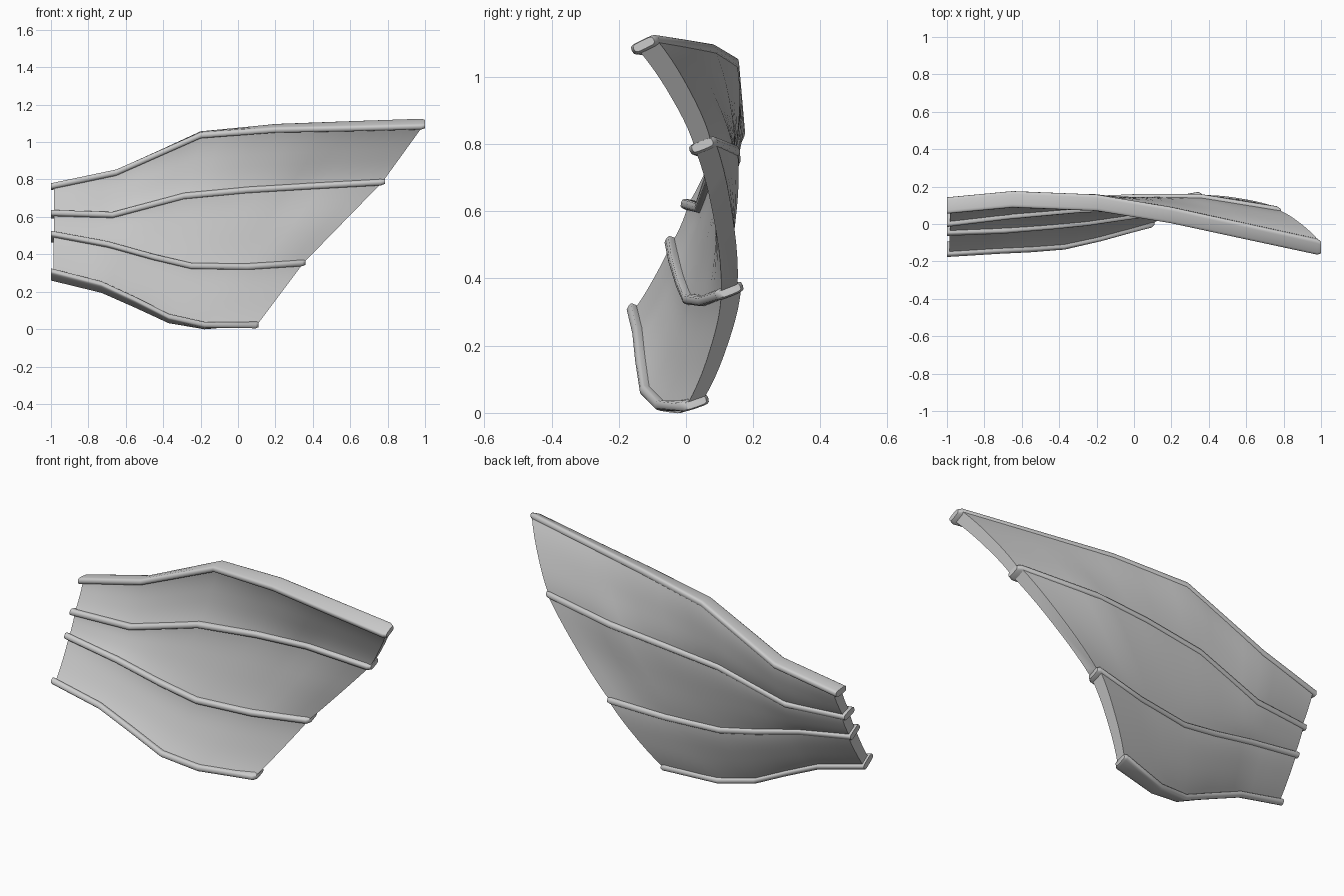
import bpy, bmesh, math
from mathutils import Vector

cube = bpy.data.objects.get("Cube")
if cube:
    bpy.data.objects.remove(cube, do_unlink=True)

grey = bpy.data.materials.new("plain grey")
grey.use_nodes = True
grey.diffuse_color = (0.6, 0.6, 0.6, 1)
grey.node_tree.nodes["Principled BSDF"].inputs["Base Color"].default_value = (0.6, 0.6, 0.6, 1)

WIDTH, THICK = 0.088, 0.034

# Front edge of each rib, base to tip: x, y, z, tilt in degrees
RIBS = [
    [(-1, .055, .765, -5), (-.65, .088, .838, -3), (-.2, .07, 1.035, 5),
     (.2, .005, 1.062, 15), (.6, -.08, 1.068, 22), (1, -.165, 1.077, 26)],
    [(-1, -.015, .625, -15), (-.67, .025, .613, -8), (-.29, .06, .71, 5),
     (.05, .075, .74, 12), (.35, .076, .757, 18), (.785, .008, .78, 22)],
    [(-1, -.06, .517, -30), (-.7, -.05, .46, -22), (-.45, -.03, .388, -10),
     (-.25, -.01, .338, 0), (.05, .035, .33, 12), (.36, .09, .348, 22)],
    [(-1, -.172, .317, -34), (-.73, -.156, .247, -30), (-.55, -.148, .163, -26),
     (-.37, -.135, .07, -18), (-.18, -.093, .025, -8), (.11, -.013, .015, 20)],
]


def sample(rib, t):
    """Front-edge point and depth direction at knot position t."""
    i = min(int(t), len(rib) - 2)
    a, b = Vector(rib[i]), Vector(rib[i + 1])
    p = a.lerp(b, t - i)
    tilt = math.radians(p[3])
    return Vector(p[:3]), Vector((0, math.cos(tilt), math.sin(tilt)))


def make_tube(name, rows):
    """Skin rings of points into a capped tube."""
    bm = bmesh.new()
    grid = [[bm.verts.new(p) for p in row] for row in rows]
    n = len(grid[0])
    for r, s in zip(grid, grid[1:]):
        for j in range(n):
            k = (j + 1) % n
            bm.faces.new((r[j], r[k], s[k], s[j]))
    bm.faces.new(grid[0])
    bm.faces.new(grid[-1])
    bmesh.ops.recalc_face_normals(bm, faces=bm.faces)
    mesh = bpy.data.meshes.new(name)
    bm.to_mesh(mesh)
    bm.free()
    obj = bpy.data.objects.new(name, mesh)
    bpy.context.collection.objects.link(obj)
    mesh.materials.append(grey)
    bpy.ops.object.select_all(action='DESELECT')
    obj.select_set(True)
    bpy.context.view_layer.objects.active = obj
    bpy.ops.object.shade_smooth_by_angle(angle=math.radians(50))


def rib_rows(rib):
    """Rounded flat bar section swept along the rib, tapered at the tip."""
    rows = []
    for t, s in [(0, 1), (1, 1), (2, 1), (3, 1), (4, 1), (4.95, 1), (5, .75)]:
        p, d = sample(rib, t)
        up = Vector((0, -d.z, d.y))
        mid = p + d * WIDTH / 2
        row = []
        for k in range(16):
            a = math.tau * k / 16
            c, q = math.cos(a), math.sin(a)
            u = math.copysign(abs(c) ** .5, c) * WIDTH / 2
            v = math.copysign(abs(q) ** .5, q) * THICK / 2
            row.append(mid + (d * u + up * v) * s)
        rows.append(row)
    return rows


def web_rows(upper, lower):
    """Thick panel between two ribs, billowing slightly to the rear."""
    rows = []
    for k in range(21):
        t = .05 + (4.97 - .05) * k / 20
        pa, da = sample(upper, t)
        pb, db = sample(lower, t)
        bulge = .006 + .012 * min(t, 2) / 2

        def face(top, bottom):
            a, b = pa + da * top, pb + db * bottom
            return [a.lerp(b, j / 10)
                    + Vector((0, bulge * (1 - abs(j / 5 - 1) ** 2.5), 0))
                    for j in range(11)]

        rows.append(face(.018, .018) + face(.082, .07)[::-1])
    return rows


# Four ribs
for name, rib in zip(("top", "upper_middle", "lower_middle", "bottom"), RIBS):
    make_tube(name + "_rib", rib_rows(rib))

# Three webs between neighbouring ribs
for name, a, b in zip(("upper", "middle", "lower"), RIBS, RIBS[1:]):
    make_tube(name + "_web", web_rows(a, b))
